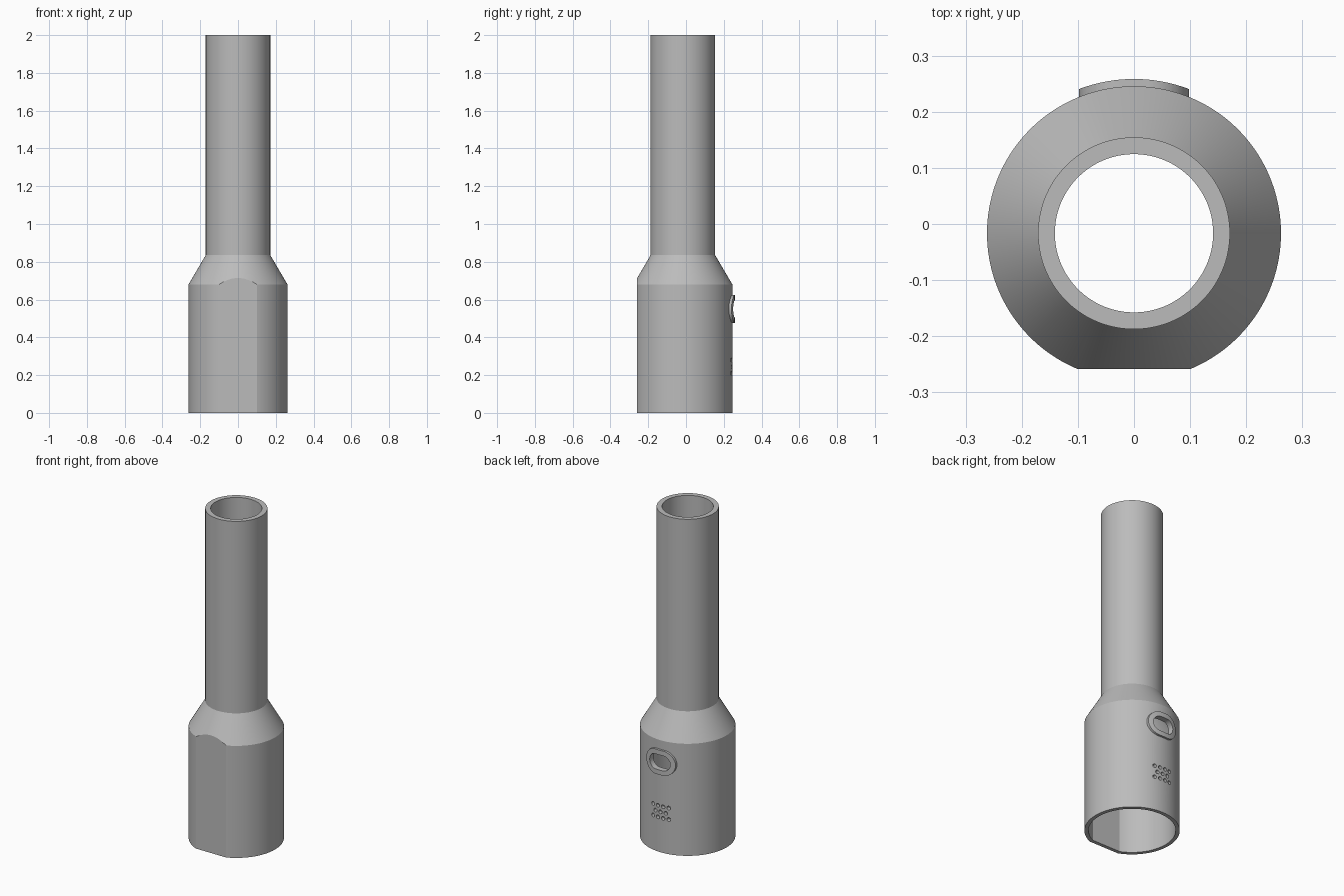
import bpy, bmesh, math
from mathutils import Vector, Matrix

if "Cube" in bpy.data.objects:
    bpy.data.objects.remove(bpy.data.objects["Cube"], do_unlink=True)

AXIS_Y = -0.0165          # tube axis, offset because of the flat and the raised rim
SEGMENTS = 144

grey = bpy.data.materials.new("plain grey")
grey.use_nodes = True
colour = (0.5, 0.5, 0.5, 1)
grey.diffuse_color = colour
grey.node_tree.nodes["Principled BSDF"].inputs["Base Color"].default_value = colour


def finish(name, bm):
    bmesh.ops.recalc_face_normals(bm, faces=bm.faces)
    mesh = bpy.data.meshes.new(name)
    bm.to_mesh(mesh)
    bm.free()
    mesh.materials.append(grey)
    obj = bpy.data.objects.new(name, mesh)
    bpy.context.collection.objects.link(obj)
    return obj


def turned_solid(name, profile, flat=None):
    """Solid of revolution from (radius, z) pairs, optionally cut flat at the front."""
    bm = bmesh.new()
    rings = []
    for r, z in profile:
        circle = bmesh.ops.create_circle(bm, segments=SEGMENTS, radius=r,
                                         matrix=Matrix.Translation((0, AXIS_Y, z)))
        rings.append(circle["verts"])
    for low, high in zip(rings, rings[1:]):
        for i in range(SEGMENTS):
            j = (i + 1) % SEGMENTS
            bm.faces.new((low[i], low[j], high[j], high[i]))
    bm.faces.new(rings[0])
    bm.faces.new(rings[-1])
    if flat is not None:
        cut = bmesh.ops.bisect_plane(bm, geom=bm.verts[:] + bm.edges[:] + bm.faces[:],
                                     plane_co=(0, flat, 0), plane_no=(0, -1, 0),
                                     clear_outer=True)
        edges = [e for e in cut["geom_cut"] if isinstance(e, bmesh.types.BMEdge)]
        bmesh.ops.contextual_create(bm, geom=edges)
    return finish(name, bm)


def add_slot(bm, x, z, radius, half_straight, y0, y1, steps):
    """Prism along y with a round or stadium outline."""
    outline = []
    for i in range(steps):
        a = 2 * math.pi * (i + 0.5) / steps
        shift = math.copysign(half_straight, math.cos(a))
        outline.append(bm.verts.new((x + shift + radius * math.cos(a), y0,
                                     z + radius * math.sin(a))))
    face = bm.faces.new(outline)
    grown = bmesh.ops.extrude_face_region(bm, geom=[face], use_keep_orig=True)
    moved = [v for v in grown["geom"] if isinstance(v, bmesh.types.BMVert)]
    bmesh.ops.translate(bm, verts=moved, vec=Vector((0, y1 - y0, 0)))


def combine(target, tool, operation):
    mod = target.modifiers.new(operation.lower(), "BOOLEAN")
    mod.operation, mod.solver, mod.object = operation, "EXACT", tool
    bpy.context.view_layer.objects.active = target
    bpy.ops.object.modifier_apply(modifier=mod.name)
    bpy.data.objects.remove(tool, do_unlink=True)


# Outer body: wide grip, conical shoulder, narrow tube, flat on the front
housing = turned_solid("tube_housing",
                       [(0.262, 0), (0.262, 0.68), (0.171, 0.835), (0.171, 2)],
                       flat=-0.2585)

# Raised oval rim on the back, following the curve of the body
bm = bmesh.new()
add_slot(bm, 0, 0.55, 0.075, 0.023, 0.15, 0.35, 64)
rim = finish("oval_rim", bm)
combine(rim, turned_solid("rim_limit", [(0.275, 0.3), (0.275, 0.8)]), "INTERSECT")
combine(housing, rim, "UNION")

# Hollow interior with the same shoulder and flat
bore = turned_solid("bore", [(0.24, -0.1), (0.24, 0.67), (0.141, 0.835), (0.141, 2.1)],
                    flat=-0.2365)
combine(housing, bore, "DIFFERENCE")

# Oval window and staggered group of small round holes in the back wall
bm = bmesh.new()
add_slot(bm, 0, 0.55, 0.046, 0.023, 0.12, 0.4, 48)
pitch = 0.035
for row, count in enumerate((4, 3, 4)):
    for k in range(count):
        add_slot(bm, (k - (count - 1) / 2) * pitch, 0.245 + (row - 1) * pitch,
                 0.0115, 0, 0.12, 0.4, 20)
combine(housing, finish("back_openings", bm), "DIFFERENCE")

# Smooth round walls, crisp edges
bpy.ops.object.select_all(action="DESELECT")
housing.select_set(True)
bpy.context.view_layer.objects.active = housing
bpy.ops.object.shade_smooth_by_angle(angle=math.radians(15))
